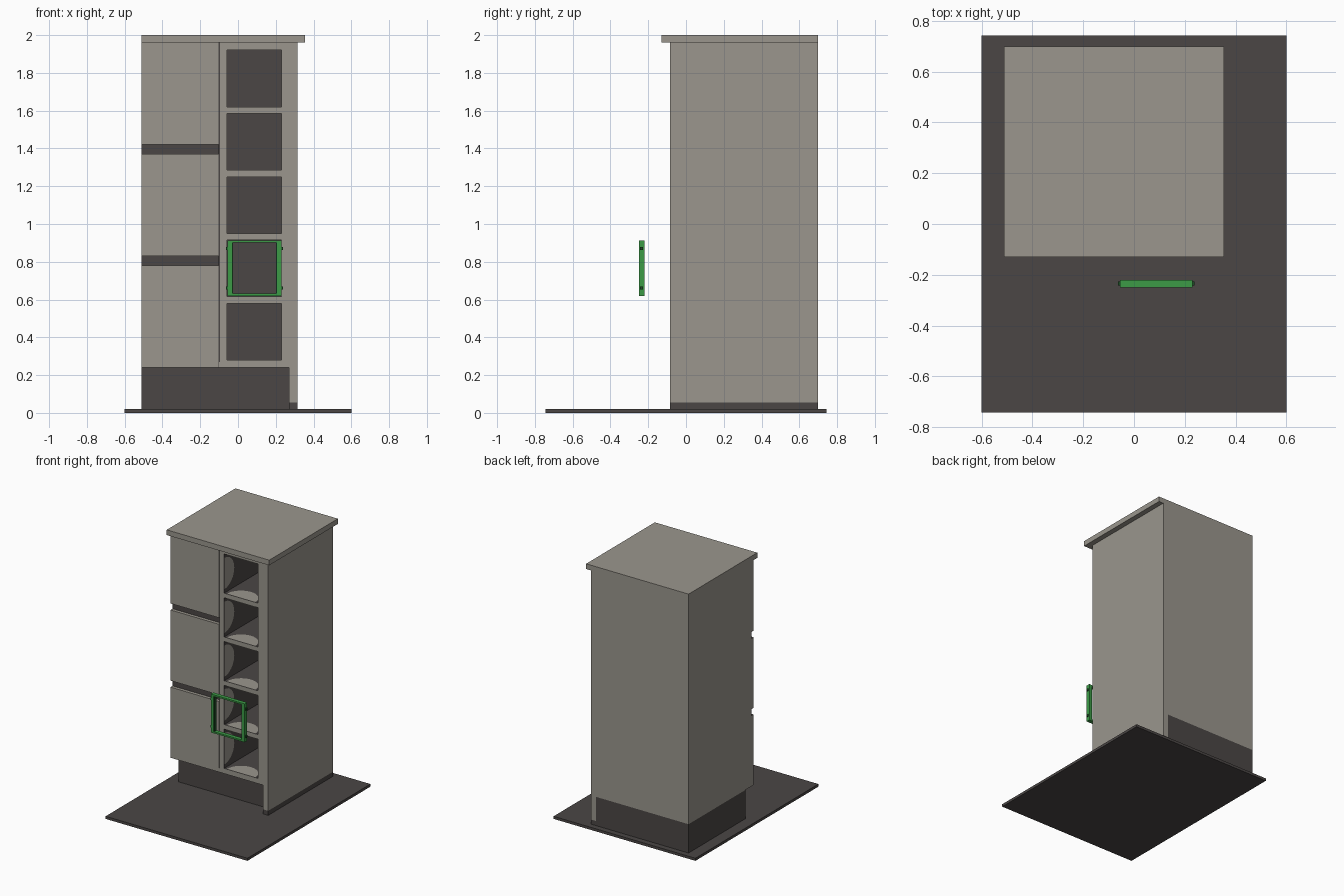
import bpy, bmesh, math
from mathutils import Vector

if "Cube" in bpy.data.objects:
    bpy.data.objects.remove(bpy.data.objects["Cube"])


def material(name, rgb):
    m = bpy.data.materials.new(name)
    m.use_nodes = True
    m.diffuse_color = (*rgb, 1)
    m.node_tree.nodes["Principled BSDF"].inputs["Base Color"].default_value = (*rgb, 1)
    return m


STONE = material("warm grey", (0.325, 0.307, 0.267))
DARK = material("charcoal", (0.070, 0.062, 0.060))
GREEN = material("green", (0.045, 0.33, 0.062))
DEEP = material("deep green", (0.012, 0.07, 0.018))


def finish(name, bm, *mats):
    mesh = bpy.data.meshes.new(name)
    bm.to_mesh(mesh)
    bm.free()
    for m in mats:
        mesh.materials.append(m)
    obj = bpy.data.objects.new(name, mesh)
    bpy.context.collection.objects.link(obj)
    return obj


def box(name, mat, x, y, z):
    """Box from (min, max) pairs."""
    bm = bmesh.new()
    bmesh.ops.create_cube(bm, size=1)
    for v in bm.verts:
        v.co = [sum(r) / 2 + c * (r[1] - r[0]) for c, r in zip(v.co, (x, y, z))]
    return finish(name, bm, mat)


LEFT, SPLIT, SIDE, RIGHT = -0.512, -0.1, 0.27, 0.315
FRONT, BACK = -0.085, 0.7
BASE, TOP = 0.24, 1.96

# Floor, plinth, worktop and end panel
box("floor_slab", DARK, (-0.6, 0.6), (-0.743, 0.743), (0, 0.02))
box("plinth", DARK, (LEFT, SIDE), (0.01, BACK), (0.02, BASE))
box("worktop", STONE, (LEFT, 0.355), (-0.13, BACK), (TOP, 2))
box("end_panel", STONE, (SIDE, RIGHT), (FRONT, BACK), (0.055, TOP))
box("end_panel_foot", DARK, (SIDE, RIGHT), (FRONT, BACK), (0.02, 0.055))

# Drawer stack with recessed finger grooves
box("drawer_carcass", STONE, (LEFT, SPLIT), (-0.055, BACK), (BASE, TOP))
grooves = [(0.78, 0.83), (1.37, 1.42)]
levels = [BASE] + [z for g in grooves for z in g] + [TOP]
for i in range(3):
    box(f"drawer_front_{i + 1}", STONE, (LEFT, SPLIT - 0.002), (FRONT, -0.055),
        (levels[2 * i], levels[2 * i + 1]))
for i, g in enumerate(grooves):
    box(f"finger_groove_{i + 1}", DARK, (LEFT, SPLIT), (-0.06, -0.05), g)
box("shadow_gap", DARK, (SPLIT - 0.002, SPLIT + 0.005), (-0.08, 0), (BASE, TOP))

# Niche column: gridded front with the openings pushed inwards
X0, X1 = -0.058, 0.229
openings = [(0.28 + 0.335 * i, 0.58 + 0.335 * i) for i in range(5)]
xs = [SPLIT + 0.005, X0, X1, SIDE]
zs = [BASE] + [z for o in openings for z in o] + [TOP]
bm = bmesh.new()
grid = [[bm.verts.new((x, FRONT, z)) for x in xs] for z in zs]
holes = []
for r in range(len(zs) - 1):
    for c in range(3):
        f = bm.faces.new((grid[r][c], grid[r][c + 1], grid[r + 1][c + 1], grid[r + 1][c]))
        if c == 1 and r % 2:
            holes.append(f)
pushed = bmesh.ops.extrude_discrete_faces(bm, faces=holes)["faces"]
for f in pushed:
    bmesh.ops.translate(bm, verts=f.verts, vec=(0, 0.74, 0))
for f in bm.faces:
    f.material_index = int(f.calc_center_median().y > FRONT + 0.01)
finish("niche_column", bm, STONE, DARK)
box("niche_column_bottom", STONE, (SPLIT, SIDE), (FRONT + 0.001, 0.68), (BASE, 0.27))
box("niche_column_back", STONE, (SPLIT, SIDE), (0.68, BACK), (BASE, TOP))

# Pale half-round patches at the mouth of each niche wall
bm = bmesh.new()
EPS, RADIUS, STEPS = 0.002, 0.12, 16
for z0, z1 in openings:
    xm, zm = (X0 + X1) / 2, (z0 + z1) / 2
    walls = [((xm, z0 + EPS), (1, 0)), ((xm, z1 - EPS), (-1, 0)),
             ((X0 + EPS, zm), (0, -1)), ((X1 - EPS, zm), (0, 1))]
    for (cx, cz), (ux, uz) in walls:
        ring = []
        for k in range(STEPS + 1):
            a = math.pi * k / STEPS
            u, d = RADIUS * math.cos(a), RADIUS * math.sin(a)
            ring.append(bm.verts.new((cx + ux * u, FRONT + d, cz + uz * u)))
        bm.faces.new(ring)
finish("niche_patches", bm, STONE)

# Loose green frame standing in front of the second niche
fy, fz = (-0.25, -0.22), (0.62, 0.912)
fx, wide, thin = (-0.055, 0.23), 0.024, 0.011
centre = sum(fx) / 2
for side, name in ((-1, "right"), (1, "left")):
    def span(a, b):
        return tuple(sorted((centre + side * a, centre + side * b)))
    half = (fx[1] - fx[0]) / 2
    box(f"frame_{name}_bar", GREEN, span(half - wide, half), fy, fz)
    box(f"frame_{name}_seal", DEEP, span(half - wide - 0.004, half - wide),
        (fy[0] + 0.004, fy[1] - 0.004), fz)
    for i, z in enumerate((0.66, 0.87)):
        box(f"frame_{name}_pin_{i + 1}", DEEP, span(half - 0.004, half + 0.008),
            (-0.243, -0.227), (z - 0.008, z + 0.008))
box("frame_top_bar", GREEN, fx, fy, (fz[1] - thin, fz[1] + 0.001))
box("frame_bottom_bar", GREEN, fx, fy, (fz[0] - 0.001, fz[0] + thin))
